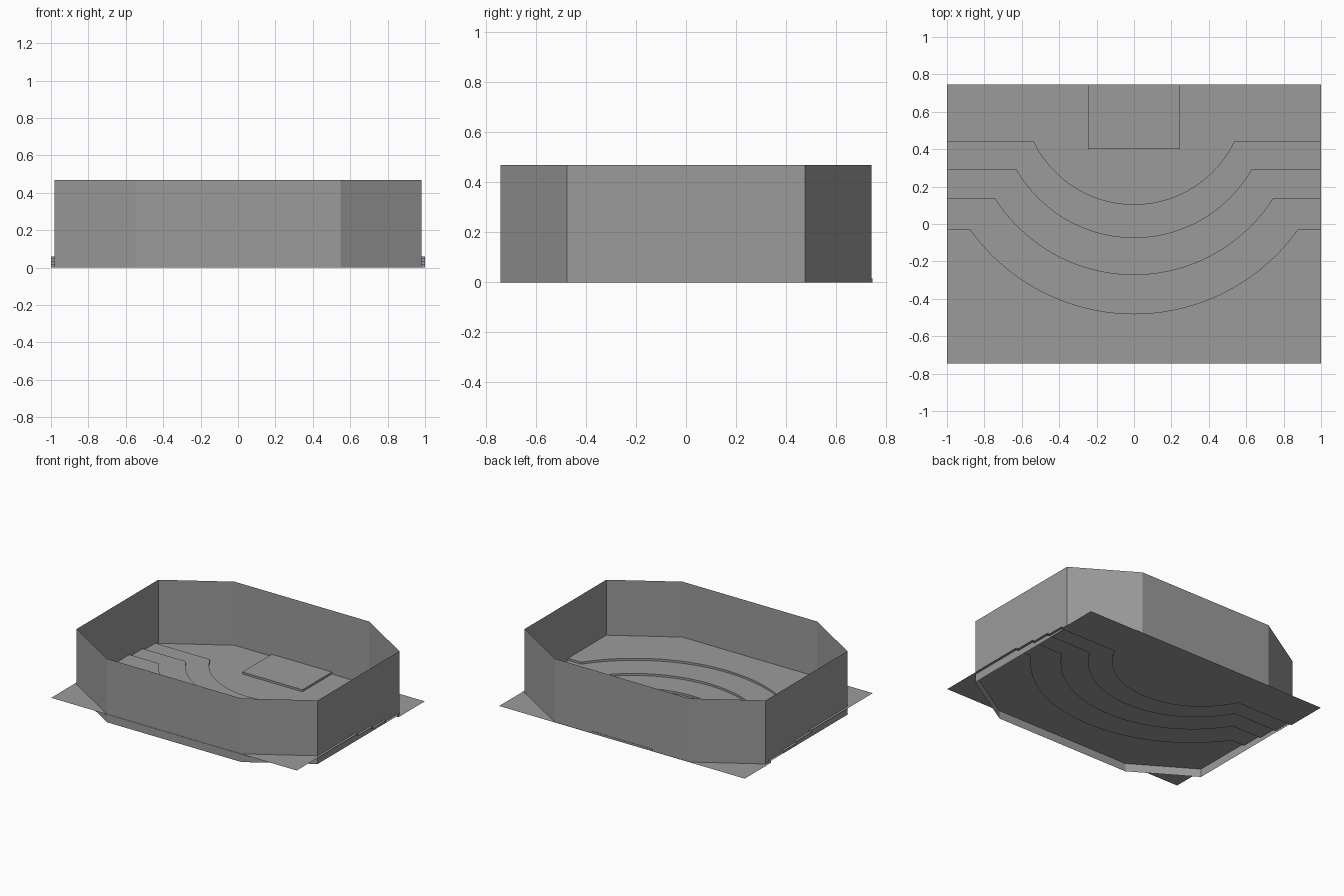
import bpy, bmesh, math

cube = bpy.data.objects.get("Cube")
if cube:
    bpy.data.objects.remove(cube, do_unlink=True)

# One shared grey
grey = bpy.data.materials.new("plain grey")
grey.use_nodes = True
colour = (0.33, 0.33, 0.33, 1)
grey.diffuse_color = colour
grey.node_tree.nodes["Principled BSDF"].inputs["Base Color"].default_value = colour


def make_object(name, bm):
    mesh = bpy.data.meshes.new(name)
    bm.to_mesh(mesh)
    bm.free()
    mesh.materials.append(grey)
    obj = bpy.data.objects.new(name, mesh)
    bpy.context.collection.objects.link(obj)
    return obj


HALF_X, HALF_Y = 1.0, 0.745
RISE = 0.015
SEGMENTS = 40


def step_path(side_y, half_width, front_y):
    """Step edge: straight at both sides, with an arc bulging to the front."""
    sag = side_y - front_y
    radius = (half_width ** 2 + sag ** 2) / (2 * sag)
    spread = math.asin(half_width / radius)
    points = [(-HALF_X, side_y)]
    for i in range(SEGMENTS + 1):
        a = spread * (2 * i / SEGMENTS - 1)
        points.append((radius * math.sin(a), front_y + radius * (1 - math.cos(a))))
    return points + [(HALF_X, side_y)]


# Terraced floor: a single sheet rising towards the front
paths = [step_path(0.44, 0.535, 0.105), step_path(0.295, 0.63, -0.072),
         step_path(0.14, 0.745, -0.27), step_path(-0.03, 0.875, -0.48)]
rows = [[(x, HALF_Y, 0) for x, y in paths[0]]]
for level, path in enumerate(paths):
    for z in (level * RISE, (level + 1) * RISE):
        rows.append([(x, y, z) for x, y in path])
rows.append([(x, -HALF_Y, len(paths) * RISE) for x, y in paths[-1]])

bm = bmesh.new()
grid = [[bm.verts.new(p) for p in row] for row in rows]
for a, b in zip(grid, grid[1:]):
    for j in range(len(a) - 1):
        bm.faces.new((a[j], b[j], b[j + 1], a[j + 1]))
make_object("terraced_floor", bm)

# Stage: low platform against the back wall
bm = bmesh.new()
bmesh.ops.create_cube(bm, size=1)
for v in bm.verts:
    v.co.x *= 0.49
    v.co.y = 0.4 if v.co.y < 0 else HALF_Y
    v.co.z = 0 if v.co.z < 0 else RISE
bm.faces.ensure_lookup_table()
bottom = [f for f in bm.faces if f.normal.z < -0.5]
bmesh.ops.delete(bm, geom=bottom, context='FACES_ONLY')
make_object("stage", bm)

# Walls: thin eight-sided enclosure, open at the top
WALL_X, WALL_Y, CUT_X, CUT_Y = 0.982, 0.742, 0.547, 0.475
quarter = [(WALL_X, CUT_Y), (CUT_X, WALL_Y)]
outline = quarter + [(-x, y) for x, y in reversed(quarter)]
outline += [(-x, -y) for x, y in outline]
bm = bmesh.new()
low = [bm.verts.new((x, y, 0)) for x, y in outline]
high = [bm.verts.new((x, y, 0.468)) for x, y in outline]
for i in range(len(outline)):
    k = (i + 1) % len(outline)
    bm.faces.new((low[i], low[k], high[k], high[i]))
make_object("walls", bm)
